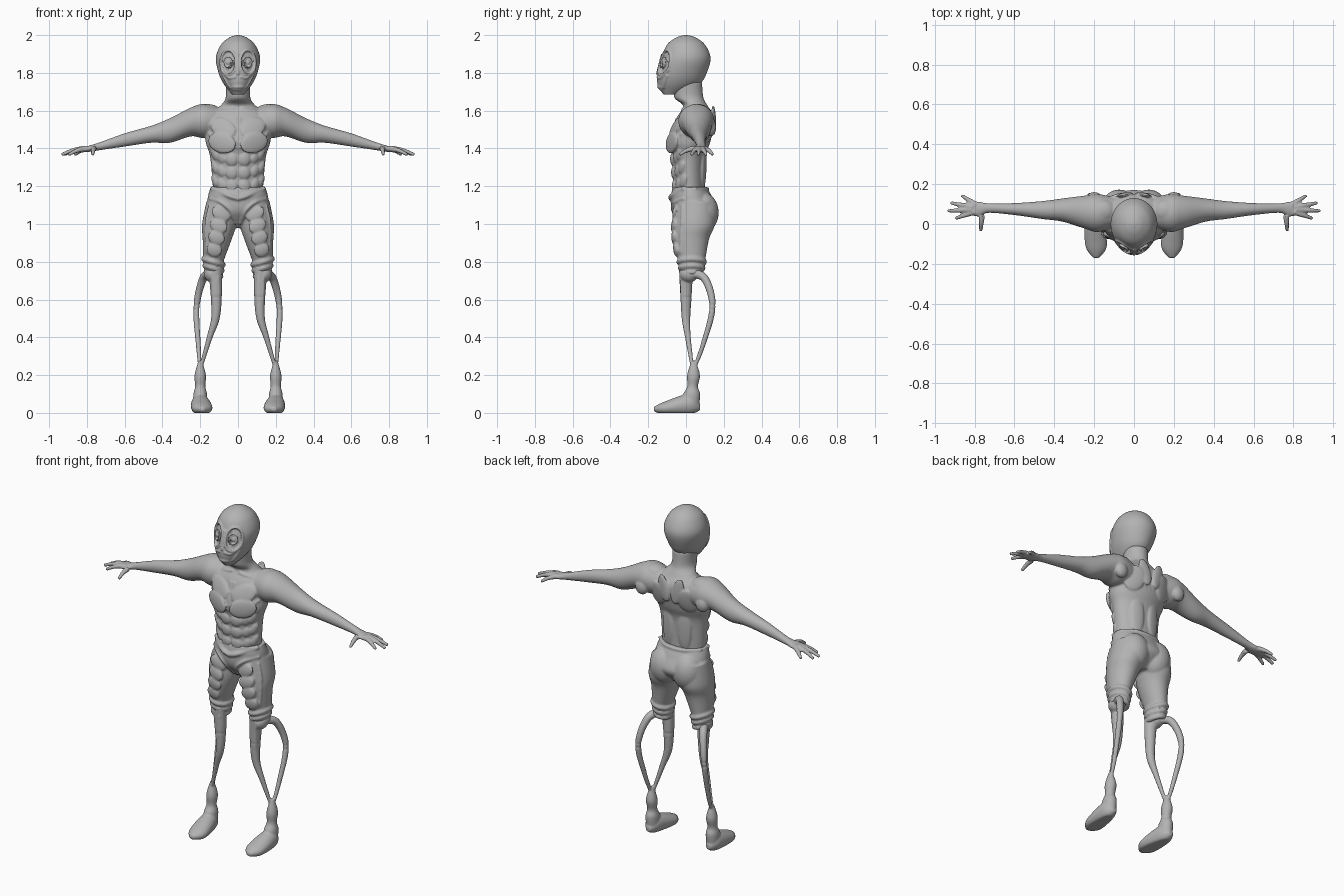
import bpy, bmesh, math
from mathutils import Vector, Matrix
from mathutils.bvhtree import BVHTree

if "Cube" in bpy.data.objects:
    bpy.data.objects.remove(bpy.data.objects["Cube"], do_unlink=True)

shade = .45
grey = bpy.data.materials.new("plain grey")
grey.use_nodes = True
grey.diffuse_color = (shade, shade, shade, 1)
grey.node_tree.nodes["Principled BSDF"].inputs["Base Color"].default_value = grey.diffuse_color

X, Y, Z = Matrix.Identity(3)


def smooth_rows(rows, steps):
    """Catmull-Rom interpolation through rows of numbers."""
    rows = [Vector(row) for row in rows]
    padded = [rows[0], *rows, rows[-1]]
    result = []
    for a, b, c, d in zip(padded, padded[1:], padded[2:], padded[3:]):
        for k in range(steps):
            t = k / steps
            start = b + (c - a) * t / 2
            square = a * 2 - b * 5 + c * 4 - d
            cube = b * 3 - a - c * 3 + d
            result.append(start + (square * t * t + cube * t ** 3) / 2)
    return result + [rows[-1]]


def circle(centre, u, v, count):
    """Points of an ellipse spanned by the vectors u and v."""
    angles = [math.tau * i / count for i in range(count)]
    return [centre + u * math.cos(angle) + v * math.sin(angle) for angle in angles]


def skin(bm, rings):
    """Join rings of points into a closed surface."""
    loops = [[bm.verts.new(point) for point in ring] for ring in rings]
    for low, high in zip(loops, loops[1:]):
        for i in range(len(low)):
            bm.faces.new((low[i - 1], low[i], high[i], high[i - 1]))
    bm.faces.new(loops[0])
    bm.faces.new(loops[-1])


def loft(bm, rows, u=X, v=Y, steps=6, count=40):
    """Elliptical sections: centre x, y, z and radii along u and v."""
    skin(bm, [circle(Vector(row[:3]), u * row[3], v * row[4], count)
              for row in smooth_rows(rows, steps)])


def tube(bm, points, start, end, steps=4):
    """Round tube along points, tapering from start radius to end radius."""
    path = smooth_rows(points, steps)
    last = len(path) - 1
    rings = []
    for i, point in enumerate(path):
        radius = start + (end - start) * i / last
        along = path[min(i + 1, last)] - path[max(i - 1, 0)]
        turn = along.to_track_quat('Z', 'Y')
        rings.append(circle(point, turn @ X * radius, turn @ Y * radius, 12))
    skin(bm, rings)


def blob(bm, centre, size, turn=Matrix()):
    matrix = Matrix.Translation(centre) @ turn @ Matrix.Diagonal((*size, 1))
    bmesh.ops.create_uvsphere(bm, u_segments=24, v_segments=16, radius=1, matrix=matrix)


def surface(bm):
    """Search tree of the base shape with outward normals."""
    bmesh.ops.recalc_face_normals(bm, faces=bm.faces)
    bm.normal_update()
    return BVHTree.FromBMesh(bm)


def project(tree, x, z, back=False):
    """Surface point and normal at x, z, seen from the front or the back."""
    side = Y if back else -Y
    return tree.ray_cast(side + X * x + Z * z, -side)[:2]


def pad(bm, tree, x, z, width, height, tilt=0, back=False, thick=.015):
    """Flattened muscle lying on the surface."""
    point, normal = project(tree, x, z, back)
    turn = normal.to_track_quat('Z', 'Y').to_matrix().to_4x4()
    spin = Matrix.Rotation(math.radians(tilt), 4, 'Z')
    blob(bm, point, (width, height, thick), turn @ spin)


def ridge(bm, tree, points, radius=.007, back=False):
    """Thin raised cord following the surface."""
    hits = [project(tree, x, z, back)[0] for x, z in points]
    tube(bm, [hit for hit in hits if hit], radius, radius)


def oval(x, z, width, height):
    """Closed outline as x, z pairs."""
    points = circle(X * x + Z * z, X * width, Z * height, 20)
    return [(point.x, point.z) for point in points + points[:1]]


def finish(bm, name, voxel):
    """Mirror, fuse and soften the collected volumes."""
    bmesh.ops.recalc_face_normals(bm, faces=bm.faces)
    mesh = bpy.data.meshes.new(name)
    bm.to_mesh(mesh)
    bm.free()
    mesh.materials.append(grey)
    part = bpy.data.objects.new(name, mesh)
    bpy.context.collection.objects.link(part)
    mirror = part.modifiers.new("mirror", 'MIRROR')
    mirror.use_mirror_merge = False
    fuse = part.modifiers.new("fuse", 'REMESH')
    fuse.mode = 'VOXEL'
    fuse.voxel_size = voxel
    fuse.use_smooth_shade = True
    soft = part.modifiers.new("soften", 'SMOOTH')
    soft.factor = .5
    soft.iterations = 2


# Head with sunken eye sockets
bm = bmesh.new()
loft(bm, [(0, -.08, 1.685, .03, .04), (0, -.04, 1.74, .075, .11), (0, -.02, 1.8, .103, .13),
          (0, 0, 1.88, .117, .13), (0, 0, 1.95, .09, .1), (0, 0, 1.987, .047, .052),
          (0, 0, 2, .01, .01)], steps=8, count=64)
tree = surface(bm)
eye_x, eye_z, eye_width, eye_height = .052, 1.855, .04, .065
for v in bm.verts:
    across, up = (abs(v.co.x) - eye_x) / eye_width, (v.co.z - eye_z) / eye_height
    if v.co.y < 0 and math.hypot(across, up) < 1:
        v.co.y += .015
ridge(bm, tree, oval(eye_x, eye_z, eye_width, eye_height))
ridge(bm, tree, oval(eye_x, eye_z, eye_width / 2, eye_height * .4), .005)
blob(bm, project(tree, eye_x, eye_z)[0] + Y * .01, (.015, .015, .018))
# Nose, cheeks and mouth
ridge(bm, tree, [(0, 1.9), (0, 1.79)], .009)
ridge(bm, tree, [(.01, 1.78), (.05, 1.775), (.09, 1.82)])
ridge(bm, tree, [(.08, 1.79), (.06, 1.75), (.04, 1.72)])
blob(bm, (0, -.11, 1.735), (.045, .04, .04))
for z in (1.725, 1.75):
    tube(bm, [(0, -.148, z), (.02, -.142, z), (.035, -.13, z)], .006, .003)
finish(bm, "head", .0045)

# Upper body: torso and neck
bm = bmesh.new()
loft(bm, [(0, .02, 1.15, .13, .08), (0, .015, 1.35, .147, .088), (0, .02, 1.44, .172, .11),
          (0, .05, 1.56, .17, .1), (0, .05, 1.625, .095, .065), (0, .015, 1.67, .065, .077),
          (0, .01, 1.75, .065, .075)])
tree = surface(bm)
# Abdomen, flanks and chest
for z in (1.34, 1.27, 1.2):
    pad(bm, tree, .034, z, .032, .034, thick=.014)
    pad(bm, tree, .09, z + .01, .022, .03, tilt=-25, thick=.01)
    pad(bm, tree, .125, z + .03, .02, .035, tilt=-25, thick=.01)
pad(bm, tree, .085, 1.43, .08, .055, tilt=15)
pad(bm, tree, .08, 1.51, .075, .05, tilt=30, thick=.012)
for k in range(4):
    drop, shift = k * .03, k * .012
    ridge(bm, tree, [(.01 + shift, 1.5 - drop), (.06 + shift, 1.52 - drop), (.12 + shift, 1.57 - drop)])
ridge(bm, tree, [(.01, 1.56), (.01, 1.4)])
ridge(bm, tree, [(.02, 1.61), (.07, 1.6), (.13, 1.59)])
# Back and shoulder muscles
pad(bm, tree, .1, 1.5, .06, .075, tilt=-20, back=True)
pad(bm, tree, .045, 1.55, .035, .08, tilt=15, back=True, thick=.012)
pad(bm, tree, .055, 1.3, .04, .12, back=True, thick=.012)
blob(bm, (.2, .13, 1.51), (.04, .03, .045))
blob(bm, (.16, .065, 1.59), (.07, .06, .045))
# Arm and palm
loft(bm, [(.08, .06, 1.54, .07, .07), (.18, .055, 1.545, .095, .09), (.25, .06, 1.54, .082, .076),
          (.36, .07, 1.495, .058, .065), (.46, .07, 1.475, .045, .045), (.6, .075, 1.445, .03, .035),
          (.73, .08, 1.412, .024, .021), (.78, .075, 1.4, .037, .017), (.84, .08, 1.39, .032, .012)], Y, Z)
# Fingers and thumb fan out from the wrist
wrist = Vector((.76, .075, 1.4))
for angle, length in ((33, .125), (11, .165), (-3, .175), (-19, .145), (-85, .11)):
    reach = Matrix.Rotation(math.radians(angle), 3, 'Z') @ X * length
    tube(bm, [wrist + reach * .3, wrist + reach * .65 - Z * .01, wrist + reach - Z * .033], .016, .008)
finish(bm, "upper_body", .0055)

# Trousers: pelvis, thigh and buttock
bm = bmesh.new()
loft(bm, [(0, .02, 1.195, .145, .09), (0, .03, 1.14, .16, .11), (0, .05, 1.06, .16, .12),
          (0, .05, .98, .06, .05)])
loft(bm, [(.09, .05, 1.12, .077, .1), (.1, .045, 1, .09, .108), (.11, .03, .92, .077, .092),
          (.13, .03, .8, .053, .07), (.13, .03, .74, .045, .055)])
blob(bm, (.075, .085, 1.06), (.088, .088, .11))
tree = surface(bm)
# Waistband and hip cords
ridge(bm, tree, [(0, 1.135), (.05, 1.15), (.14, 1.19)], .013)
ridge(bm, tree, [(0, 1.185), (.07, 1.187), (.14, 1.19)], .009, back=True)
ridge(bm, tree, [(.01, 1), (.04, 1.07), (.09, 1.115), (.15, 1.135)], .009)
ridge(bm, tree, [(.15, 1.1), (.17, 1), (.165, .85)])
# Thigh plates, narrowing downwards
for k in range(4):
    pad(bm, tree, .09 + k * .012, 1.055 - k * .064, .054 - k * .004, .038, tilt=28)
# Rolled cuffs above the knee
for k in range(3):
    ring = oval(.13, .03, .051 - k * .006, .067 - k * .008)
    tube(bm, [(x, y, .76 - k * .033 + x * .3) for x, y in ring], .014, .014)
finish(bm, "trousers", .006)

# Lower legs: paired struts below the knee
bm = bmesh.new()
blob(bm, (.135, .015, .735), (.045, .05, .045))
tube(bm, [(.12, 0, .76), (.115, 0, .62), (.12, 0, .5), (.15, .01, .4), (.2, .035, .23)], .038, .008, 8)
tube(bm, [(.14, .02, .74), (.185, .1, .71), (.22, .14, .56), (.21, .09, .36), (.2, .04, .23)], .026, .009, 8)
for side in (-.015, .015):
    tube(bm, [(.12 + side, -.028, .72), (.116 + side, -.02, .6), (.12, -.012, .48)], .007, .005)
# Ankle and foot with a flat sole
loft(bm, [(.2, .04, .275, .01, .012), (.2, .04, .2, .03, .034), (.2, .035, .14, .027, .028),
          (.2, .03, .1, .036, .045), (.2, .02, .04, .038, .05)])
loft(bm, [(.2, .075, .03, .015, .015), (.2, .02, .045, .046, .055), (.19, -.11, .025, .054, .036),
          (.19, -.17, .02, .015, .012)], X, Z)
for v in bm.verts:
    v.co.z = max(v.co.z, 0)
finish(bm, "lower_legs", .0055)
